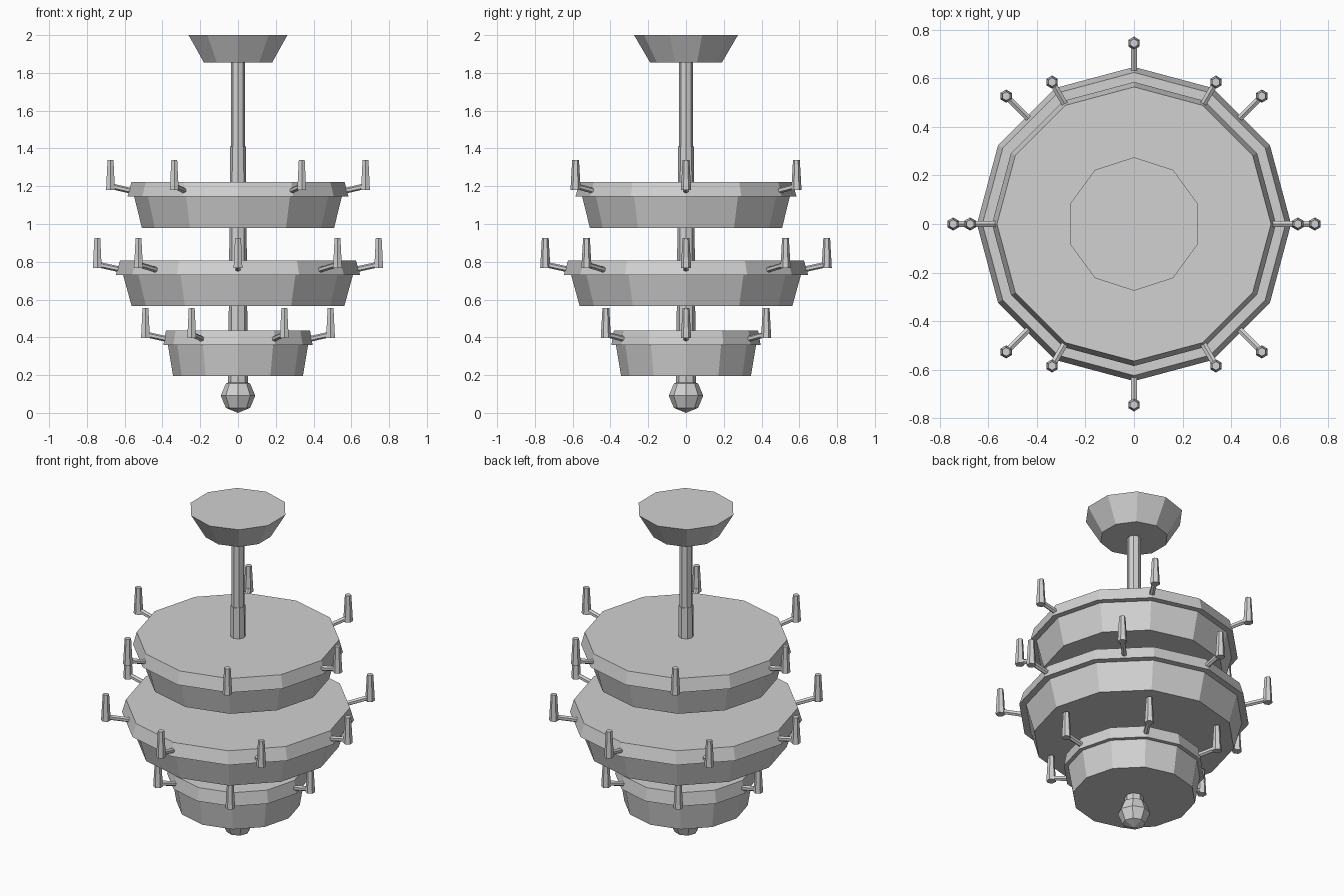
import bpy, bmesh
from math import sin, cos, pi
from mathutils import Vector

cube = bpy.data.objects.get("Cube")
if cube:
    bpy.data.objects.remove(cube, do_unlink=True)

metal = bpy.data.materials.new("grey_metal")
metal.use_nodes = True
GREY = (0.64, 0.64, 0.64, 1.0)
metal.diffuse_color = GREY
metal.node_tree.nodes["Principled BSDF"].inputs["Base Color"].default_value = GREY


def finish(name, bm):
    bmesh.ops.recalc_face_normals(bm, faces=bm.faces)
    mesh = bpy.data.meshes.new(name)
    bm.to_mesh(mesh)
    bm.free()
    mesh.materials.append(metal)
    obj = bpy.data.objects.new(name, mesh)
    bpy.context.collection.objects.link(obj)
    return obj


def lathe(bm, profile, sides, centre=(0, 0), start=pi / 2):
    """Faceted closed solid from (radius, height) rings."""
    rings = []
    for r, z in profile:
        angles = [start + 2 * pi * i / sides for i in range(sides)]
        rings.append([bm.verts.new((centre[0] + r * cos(a), centre[1] + r * sin(a), z))
                      for a in angles])
    for low, high in zip(rings, rings[1:]):
        for i in range(sides):
            j = (i + 1) % sides
            bm.faces.new((low[i], low[j], high[j], high[i]))
    bm.faces.new(rings[0][::-1])
    bm.faces.new(rings[-1])


def turned_part(name, profile, sides):
    bm = bmesh.new()
    lathe(bm, profile, sides)
    return finish(name, bm)


def arm_ring(name, count, inner, outer, z):
    """Sloping arms with an upright tapered candle holder on each end."""
    bm = bmesh.new()
    for i in range(count):
        a = 2 * pi * i / count
        out = Vector((cos(a), sin(a), 0))
        start = out * inner + Vector((0, 0, z + 0.028))
        end = out * outer + Vector((0, 0, z + 0.056))
        axis = end - start
        rod = bmesh.ops.create_cone(bm, cap_ends=True, segments=6, radius1=0.015,
                                    radius2=0.015, depth=axis.length)
        turn = axis.to_track_quat('Z', 'Y').to_matrix()
        bmesh.ops.rotate(bm, verts=rod["verts"], matrix=turn)
        bmesh.ops.translate(bm, verts=rod["verts"], vec=(start + end) / 2)
        lathe(bm, [(0.027, z + 0.036), (0.018, z + 0.195)], 6, (end.x, end.y))
    return finish(name, bm)


# Ceiling canopy and hanging rod
turned_part("ceiling_canopy", [(0.19, 1.855), (0.275, 2.0)], 10)
turned_part("upper_rod", [(0.038, 1.38), (0.038, 1.87)], 8)
turned_part("lower_rod", [(0.052, 0.16), (0.042, 1.41)], 8)

# Tiers: name, rim base height, rim radius, arm count, arm reach
tiers = [
    ("top", 1.145, 0.585, 6, 0.675),
    ("middle", 0.73, 0.647, 8, 0.745),
    ("bottom", 0.36, 0.395, 6, 0.49),
]
for name, z, r, count, reach in tiers:
    taper = 0.07 * r
    turned_part(name + "_tier",
                [(r * 0.94 - taper, z - 0.165), (r * 0.94, z),
                 (r, z), (r * 0.965, z + 0.077)], 12)
    arm_ring(name + "_arms", count, r - 0.03, reach, z)

# Faceted ball hanging below
bm = bmesh.new()
bmesh.ops.create_uvsphere(bm, u_segments=8, v_segments=4, radius=0.091)
bmesh.ops.translate(bm, verts=bm.verts, vec=(0, 0, 0.091))
finish("finial", bm)
